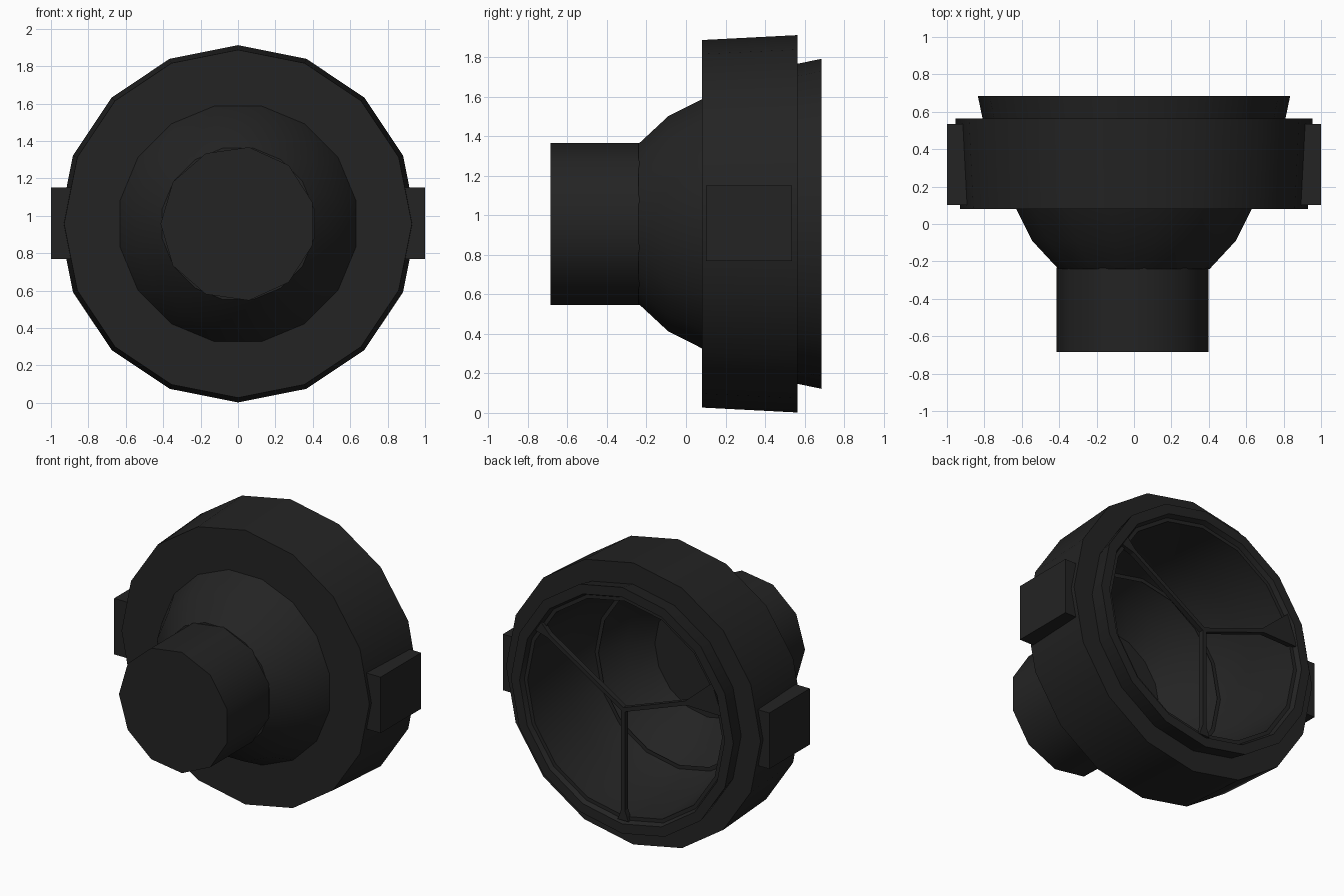
import bpy, bmesh, math
from mathutils import Matrix, Vector

cube = bpy.data.objects.get("Cube")
if cube:
    bpy.data.objects.remove(cube, do_unlink=True)

AXIS_Z = 0.957  # height of the coupling's axis

black = bpy.data.materials.new("matte_black")
black.use_nodes = True
colour = (0.017, 0.017, 0.017, 1)
black.diffuse_color = colour
black.node_tree.nodes["Principled BSDF"].inputs["Base Color"].default_value = colour


def finish(name, bm, smooth=True):
    bmesh.ops.remove_doubles(bm, verts=bm.verts, dist=0.0005)
    bmesh.ops.recalc_face_normals(bm, faces=bm.faces)
    mesh = bpy.data.meshes.new(name)
    bm.to_mesh(mesh)
    bm.free()
    mesh.materials.append(black)
    obj = bpy.data.objects.new(name, mesh)
    bpy.context.collection.objects.link(obj)
    if smooth:
        bpy.ops.object.select_all(action="DESELECT")
        obj.select_set(True)
        bpy.context.view_layer.objects.active = obj
        bpy.ops.object.shade_smooth_by_angle(angle=math.radians(35))
    return obj


def lathe(name, profile, sides, start=0.0):
    """Turn (radius, y) points around the coupling's axis."""
    bm = bmesh.new()
    rings = []
    for r, y in profile:
        ring = []
        for i in range(sides):
            a = start + math.tau * i / sides
            ring.append(bm.verts.new((r * math.cos(a), y, AXIS_Z + r * math.sin(a))))
        rings.append(ring)
    for low, high in zip(rings, rings[1:]):
        for i in range(sides):
            j = (i + 1) % sides
            bm.faces.new((low[i], low[j], high[j], high[i]))
    bmesh.ops.dissolve_degenerate(bm, dist=0.0001, edges=bm.edges)
    return finish(name, bm)


def box(name, centre, size):
    bm = bmesh.new()
    bmesh.ops.create_cube(bm, size=1, matrix=Matrix.Translation(centre) @ Matrix.Diagonal((*size, 1)))
    return finish(name, bm, smooth=False)


def spoke(name, degrees, flare_start, flare):
    """Thin radial bar that widens where it meets the rim."""
    half = 0.014
    outline = [(0, half), (flare_start, half), (0.75, flare)]
    outline += [(r, -w) for r, w in reversed(outline)]
    turn = Matrix.Rotation(math.radians(-degrees), 3, "Y")
    bm = bmesh.new()
    verts = [bm.verts.new(turn @ Vector((r, 0.64, w)) + Vector((0, 0, AXIS_Z))) for r, w in outline]
    face = bm.faces.new(verts)
    extruded = bmesh.ops.extrude_face_region(bm, geom=[face])
    moved = [v for v in extruded["geom"] if isinstance(v, bmesh.types.BMVert)]
    bmesh.ops.translate(bm, verts=moved, vec=(0, 0.035, 0))
    return finish(name, bm, smooth=False)


# Wide flange, stepped rear rim and hollow inside
lathe("flange_body", [
    (0.60, 0.08), (0.93, 0.08), (0.955, 0.565), (0.81, 0.565), (0.835, 0.685),
    (0.77, 0.685), (0.755, 0.655), (0.73, 0.655), (0.70, 0.30), (0.62, 0.06),
    (0.52, -0.10), (0.395, -0.23), (0, -0.23)], 16)

# Rounded shoulder between flange and neck
lathe("shoulder", [(0.645, 0.085), (0.555, -0.09), (0.413, -0.24), (0.38, -0.24)],
      16, math.pi / 16)

# Closed front neck
lathe("neck", [(0, -0.685), (0.414, -0.685), (0.414, -0.236), (0, -0.236)], 11, math.pi / 11)

# Side lugs
for side, label in ((1, "left"), (-1, "right")):
    box(f"{label}_lug", (side * 0.945, 0.318, 0.96), (0.11, 0.435, 0.38))

# Three thin spokes across the rear opening
spoke("lower_spoke", 270, 0.68, 0.04)
spoke("left_spoke", 32, 0.66, 0.04)
spoke("right_spoke", 160, 0.50, 0.11)
